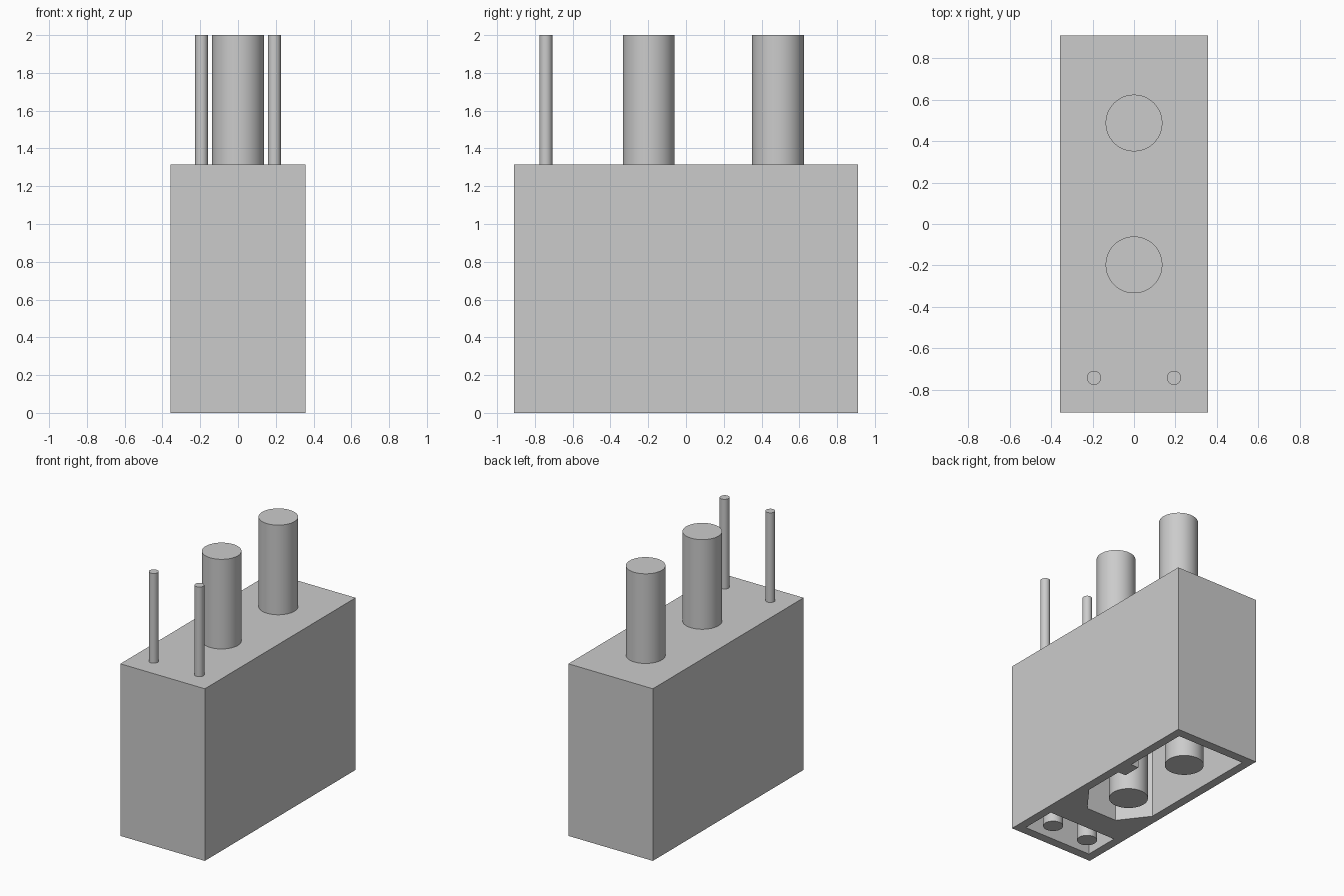
import bpy, bmesh, math

cube = bpy.data.objects.get("Cube")
if cube:
    bpy.data.objects.remove(cube, do_unlink=True)

HX, HY, TOP, DEPTH = 0.357, 0.91, 1.315, 0.9

grey = bpy.data.materials.new("light_grey")
grey.use_nodes = True
grey.diffuse_color = (0.6, 0.6, 0.6, 1)
grey.node_tree.nodes["Principled BSDF"].inputs["Base Color"].default_value = (0.6, 0.6, 0.6, 1)


def prism(name, outline, z0, z1):
    """Extrude a closed xy outline from z0 to z1."""
    bm = bmesh.new()
    face = bm.faces.new([bm.verts.new((x, y, z0)) for x, y in outline])
    ext = bmesh.ops.extrude_face_region(bm, geom=[face])
    for v in ext["geom"]:
        if isinstance(v, bmesh.types.BMVert):
            v.co.z = z1
    bmesh.ops.recalc_face_normals(bm, faces=bm.faces)
    mesh = bpy.data.meshes.new(name)
    bm.to_mesh(mesh)
    bm.free()
    obj = bpy.data.objects.new(name, mesh)
    bpy.context.collection.objects.link(obj)
    mesh.materials.append(grey)
    return obj


def rod(name, x, y, radius, z0, z1):
    """Smooth round rod with sharp end caps."""
    bpy.ops.mesh.primitive_cylinder_add(vertices=48, radius=radius, depth=z1 - z0,
                                        location=(x, y, (z0 + z1) / 2))
    obj = bpy.context.object
    obj.name = name
    obj.data.materials.append(grey)
    bpy.ops.object.shade_smooth_by_angle(angle=math.radians(30))


# Housing block
housing = prism("housing", [(-HX, -HY), (HX, -HY), (HX, HY), (-HX, HY)], 0, TOP)

# Sockets open at the bottom: a keyed one with chamfered end and a small one
IX, IY, KEY = 0.29, 0.84, 0.225
main_outline = [(-IX, IY), (-IX, -0.145), (-0.13, -0.355), (0.13, -0.355), (IX, -0.145),
                (IX, 0.175), (KEY, 0.175), (KEY, 0.315), (IX, 0.315), (IX, IY)]
signal_outline = [(-IX, -IY), (IX, -IY), (IX, -0.565), (-IX, -0.565)]
for name, outline in (("main_socket_cutter", main_outline),
                      ("signal_socket_cutter", signal_outline)):
    cutter = prism(name, outline, -0.1, DEPTH)
    cutter.hide_render = True
    cutter.hide_viewport = True
    cutter.display_type = 'WIRE'
    cut = housing.modifiers.new(name, 'BOOLEAN')
    cut.operation = 'DIFFERENCE'
    cut.solver = 'EXACT'
    cut.object = cutter

# Apply the cuts and drop the cutters
graph = bpy.context.evaluated_depsgraph_get()
cut_mesh = bpy.data.meshes.new_from_object(housing.evaluated_get(graph))
housing.modifiers.clear()
housing.data = cut_mesh
for name in ("main_socket_cutter", "signal_socket_cutter"):
    bpy.data.objects.remove(bpy.data.objects[name], do_unlink=True)

# Thick power cables above and contact pins below
for side, cable_y, pin_y in (("front", -0.197, -0.06), ("back", 0.487, 0.55)):
    rod(side + "_power_cable", 0, cable_y, 0.137, TOP, 2)
    rod(side + "_power_pin", 0, pin_y, 0.137, 0, DEPTH)

# Thin signal wires above and contact pins below
for side, s in (("left", 1), ("right", -1)):
    rod(side + "_signal_wire", s * 0.193, -0.742, 0.034, TOP, 2)
    rod(side + "_signal_pin", s * 0.156, -0.70, 0.07, 0, DEPTH)
